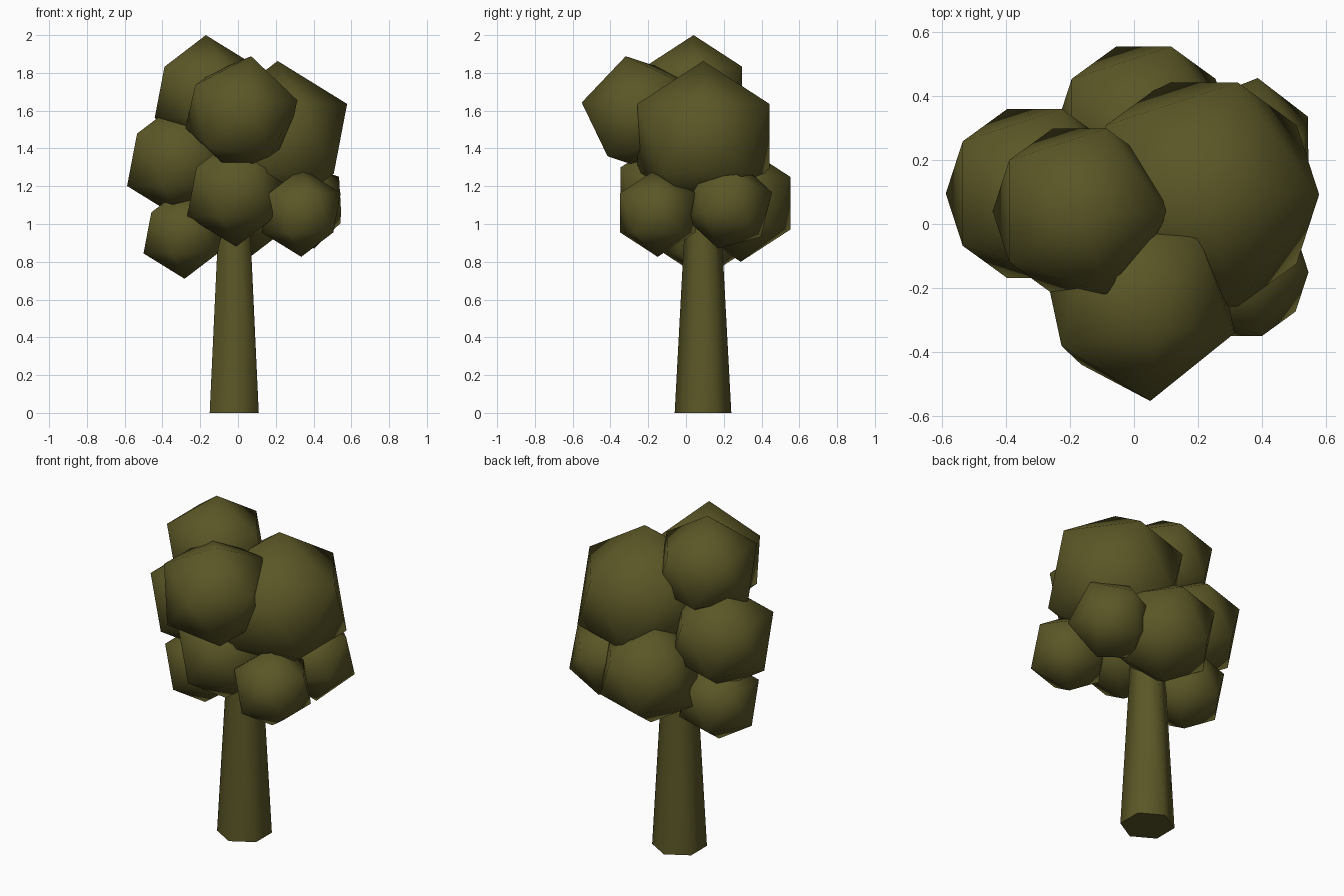
import bpy, math
from mathutils import Vector, Matrix

if "Cube" in bpy.data.objects:
    bpy.data.objects.remove(bpy.data.objects["Cube"])

olive = bpy.data.materials.new("dark olive")
olive.diffuse_color = (0.105, 0.095, 0.02, 1)
olive.use_nodes = True
olive.node_tree.nodes["Principled BSDF"].inputs["Base Color"].default_value = olive.diffuse_color


def finish(name):
    ob = bpy.context.object
    ob.name = name
    ob.data.materials.append(olive)
    bpy.ops.object.shade_smooth_by_angle(angle=math.radians(65))
    return ob


def leaf_clump(name, centre, r, up=(0, 0, 1), side=(1, 0, 0)):
    """Icosahedron with one corner along up and a neighbouring corner towards side."""
    bpy.ops.mesh.primitive_ico_sphere_add(subdivisions=1, radius=r)
    ob = finish(name)
    z = Vector(up).normalized()
    s = Vector(side)
    x = (s - s.dot(z) * z).normalized()
    y = z.cross(x)
    rot = Matrix((x, y, z)).transposed().to_4x4()
    ob.matrix_world = Matrix.Translation(centre) @ rot


# Six-sided tapered trunk
H = 1.1
bpy.ops.mesh.primitive_cone_add(vertices=6, radius1=0.15, radius2=0.091, depth=H,
                                location=(-0.02, 0.09, H / 2))
finish("trunk")

# Upright leaf clumps
leaf_clump("leaves_top", (-0.17, 0.04, 1.697), 0.303)
leaf_clump("leaves_large", (0.21, 0.092, 1.452), 0.411)
leaf_clump("leaves_left", (-0.31, 0.095, 1.34), 0.31)
leaf_clump("leaves_low_left", (-0.283, 0.09, 0.953), 0.243)
leaf_clump("leaves_low_front", (-0.01, -0.1, 1.17), 0.29)
leaf_clump("leaves_low_right", (0.335, -0.15, 1.06), 0.234)
leaf_clump("leaves_back", (0.03, 0.29, 1.11), 0.31)

# Tilted leaf clumps
leaf_clump("leaves_front", (0.018, -0.238, 1.581), 0.322,
           up=(0.052, -0.082, 0.309), side=(0.032, -0.312, 0.059))
leaf_clump("leaves_back_right", (0.348, 0.225, 1.10), 0.243,
           up=(0.187, 0.04, 0.15), side=(0.042, 0.23, 0.07))
